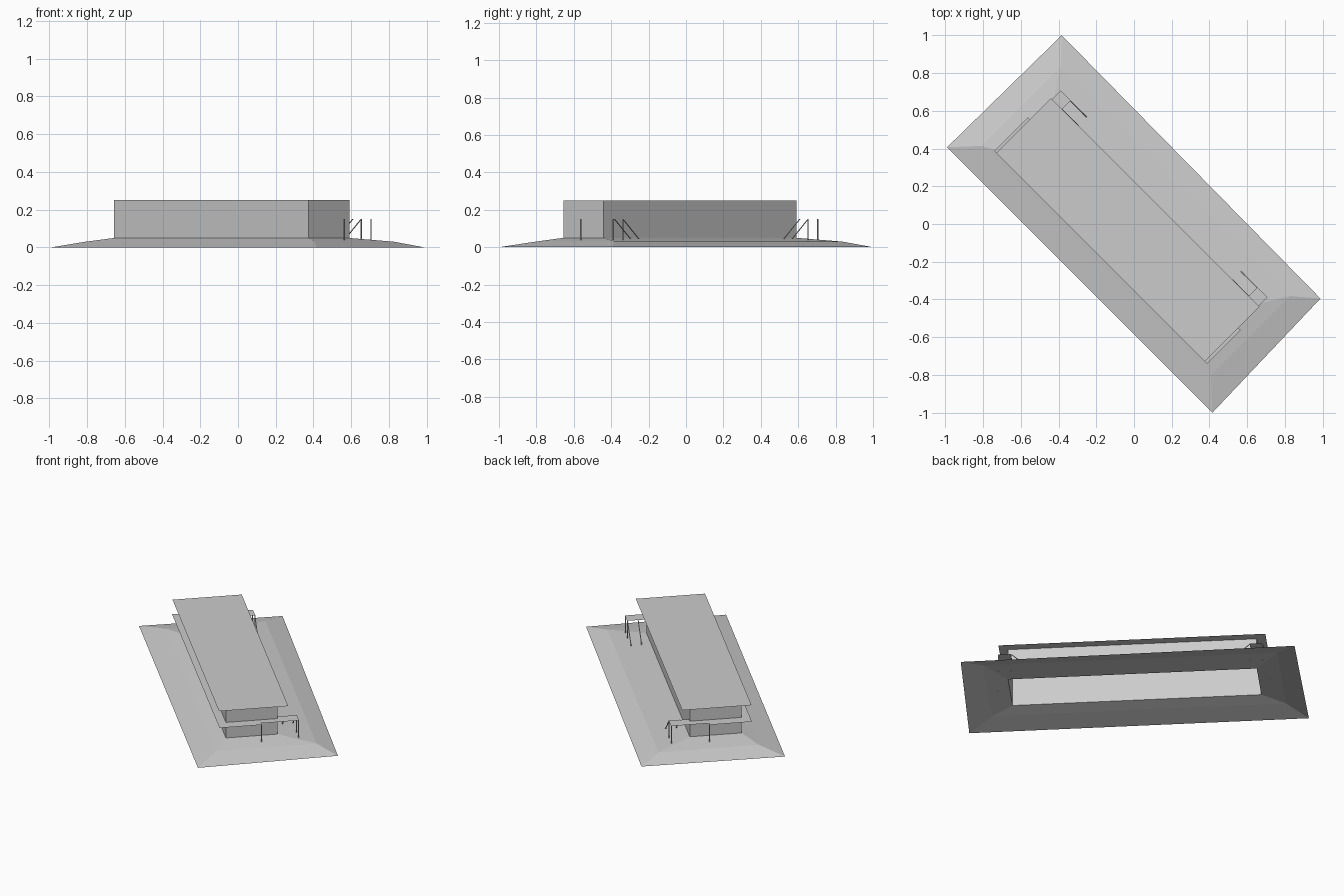
import bpy, bmesh
from mathutils import Vector

if "Cube" in bpy.data.objects:
    bpy.data.objects.remove(bpy.data.objects["Cube"])

R = 0.5 ** 0.5
grey = bpy.data.materials.new("plain grey")
grey.diffuse_color = (0.6, 0.6, 0.6, 1)
grey.use_nodes = True
grey.node_tree.nodes["Principled BSDF"].inputs["Base Color"].default_value = grey.diffuse_color


def P(u, v, z):
    """Building axes (u = long, v = short) turned 45 degrees into world axes."""
    return Vector(((u + v) * R, (v - u) * R, z))


def rect(u0, u1, v0, v1, z):
    return [P(u0, v0, z), P(u1, v0, z), P(u1, v1, z), P(u0, v1, z)]


def make(name, build):
    bm = bmesh.new()
    build(bm)
    me = bpy.data.meshes.new(name)
    bm.to_mesh(me)
    bm.free()
    me.materials.append(grey)
    ob = bpy.data.objects.new(name, me)
    bpy.context.collection.objects.link(ob)
    return ob


def rings(loops):
    """Skin consecutive four-corner loops."""
    def build(bm):
        rows = [[bm.verts.new(p) for p in l] for l in loops]
        for a, b in zip(rows, rows[1:]):
            for i in range(4):
                j = (i + 1) % 4
                bm.faces.new((a[i], a[j], b[j], b[i]))
    return build


def sheet(points):
    return lambda bm: bm.faces.new([bm.verts.new(p) for p in points])


def bar(a, b, w=0.005):
    """Thin bar with a square horizontal section, a at the bottom."""
    h = w / 2
    def build(bm):
        ends = []
        for u, v, z in (a, b):
            ends.append([bm.verts.new(p) for p in rect(u - h, u + h, v - h, v + h, z)])
        lo, hi = ends
        for i in range(4):
            j = (i + 1) % 4
            bm.faces.new((lo[i], lo[j], hi[j], hi[i]))
        bm.faces.new(lo[::-1])
        bm.faces.new(hi)
    return build


# Sloped earth base, open underneath
outer = [Vector(p) for p in ((-0.99, 0.407, 0), (0.415, -1.0, 0), (0.988, -0.395, 0), (-0.383, 1.0, 0))]
make("sloped_base", rings([outer,
                           rect(-0.865, 0.855, -0.28, 0.315, 0.03),
                           rect(-0.728, 0.728, -0.2, 0.106, 0.05)]))

# Building walls
make("walls", rings([rect(-0.728, 0.728, -0.2, 0.106, 0.05),
                     rect(-0.728, 0.728, -0.2, 0.106, 0.25)]))

# Thin flat roof
make("roof", sheet(rect(-0.783, 0.78, -0.25, 0.16, 0.25)))

# Walkway along the front
make("front_walkway", sheet(rect(-0.728, 0.728, -0.25, -0.2, 0.15)))

for s, side in ((-1, "left"), (1, "right")):
    def span(a, b, v0, v1):
        return rect(min(s * a, s * b), max(s * a, s * b), v0, v1, 0.15)
    # Walkway around each end, and the stair landing
    make(side + "_end_walkway", sheet(span(0.728, 0.797, -0.25, 0.0)))
    make(side + "_end_walkway_back", sheet(span(0.728, 0.775, 0.0, 0.106)))
    make(side + "_landing", sheet(span(0.70, 0.775, 0.106, 0.225)))
    # Support posts
    for u, v, z in ((0.795, 0.0, 0.035), (0.773, 0.223, 0.035), (0.70, 0.223, 0.035)):
        make(side + "_post", bar((s * u, v, z), (s * u, v, 0.15)))
    # Stair stringers
    for v in (0.16, 0.223):
        make(side + "_stair_stringer", bar((s * 0.58, v, 0.045), (s * 0.70, v, 0.15)))
